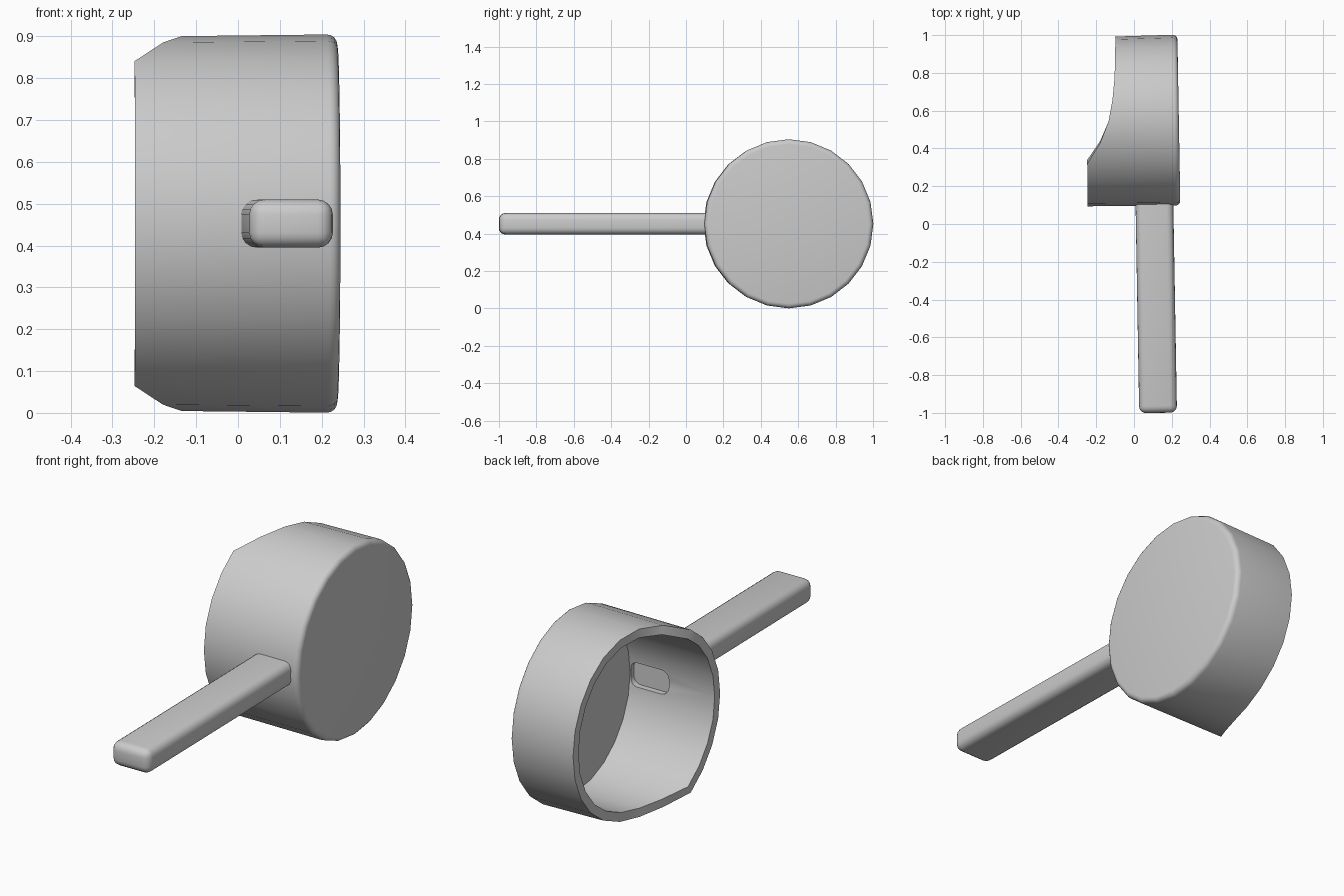
import bpy, bmesh
from math import sin, cos, pi, radians
from mathutils import Matrix

if "Cube" in bpy.data.objects:
    bpy.data.objects.remove(bpy.data.objects["Cube"])

SIDES, CY, CZ, R = 24, 0.546, 0.4525, 0.452
WALL, FLOOR = 0.044, 0.198
TILT = Matrix.Rotation(radians(1.0), 4, 'Z')
# rim position along x, from the handle side round to the far side
RIM = [-0.244, -0.244, -0.243, -0.242, -0.242, -0.172, -0.125,
       -0.102, -0.090, -0.085, -0.083, -0.082, -0.082]


def finish(bm, name):
    bmesh.ops.recalc_face_normals(bm, faces=bm.faces[:])
    bm.transform(TILT)
    mesh = bpy.data.meshes.new(name)
    bm.to_mesh(mesh)
    bm.free()
    obj = bpy.data.objects.new(name, mesh)
    bpy.context.collection.objects.link(obj)
    return obj


def smooth(obj):
    bpy.ops.object.select_all(action='DESELECT')
    obj.select_set(True)
    bpy.context.view_layer.objects.active = obj
    bpy.ops.object.shade_smooth_by_angle(angle=radians(35))


def ring(bm, radius, x=None):
    """Ring around the x axis; without x it follows the scooped rim."""
    verts = []
    for i in range(SIDES):
        a = 2 * pi * i / SIDES
        px = RIM[min(i, SIDES - i)] if x is None else x
        verts.append(bm.verts.new((px, CY - radius * cos(a), CZ + radius * sin(a))))
    return verts


def rounded_bar(name, x0, x1, y0, y1, ends):
    """Bar along y with rounded long edges; the outer end is rounded if ends is set."""
    z0, z1 = 0.395, 0.510
    bm = bmesh.new()
    bmesh.ops.create_cube(bm, size=1)
    bm.transform(Matrix.Translation(((x0 + x1) / 2, (y0 + y1) / 2, (z0 + z1) / 2))
                 @ Matrix.Diagonal((x1 - x0, y1 - y0, z1 - z0, 1)))
    edges = [e for e in bm.edges if abs(e.verts[0].co.y - e.verts[1].co.y) > 0.01
             or (ends and e.verts[0].co.y < y1 - 0.01)]
    bmesh.ops.bevel(bm, geom=edges, offset=0.036, segments=4, profile=0.5, affect='EDGES')
    return finish(bm, name)


# Scoop cup: outer wall, rounded base edge, inner wall and floor
bm = bmesh.new()
base_x, fillet, steps = 0.247, 0.025, 4
rings = [ring(bm, R - WALL, FLOOR), ring(bm, R - WALL - 0.002), ring(bm, R - 0.004)]
for k in range(steps + 1):
    a = k / steps * pi / 2
    rings.append(ring(bm, R - fillet * (1 - cos(a)), base_x - fillet * (1 - sin(a))))
for lower, upper in zip(rings, rings[1:]):
    for i in range(SIDES):
        j = (i + 1) % SIDES
        bm.faces.new((lower[i], lower[j], upper[j], upper[i]))
bm.faces.new(rings[0])
bm.faces.new(rings[-1])
cup = finish(bm, "scoop_cup")

# Shallow pocket in the inner wall behind the handle
cutter = rounded_bar("pocket_cutter", -0.006, FLOOR - 0.006, 0.118, 0.3, False)
cutter.hide_render = True
cut = cup.modifiers.new("pocket", 'BOOLEAN')
cut.operation, cut.solver, cut.object = 'DIFFERENCE', 'EXACT', cutter
bpy.ops.object.select_all(action='DESELECT')
bpy.context.view_layer.objects.active = cup
bpy.ops.object.modifier_apply(modifier="pocket")
bpy.data.objects.remove(cutter)
smooth(cup)

# Handle: ends inside the cup wall
smooth(rounded_bar("handle", 0.010, 0.210, -1.002, 0.110, True))
